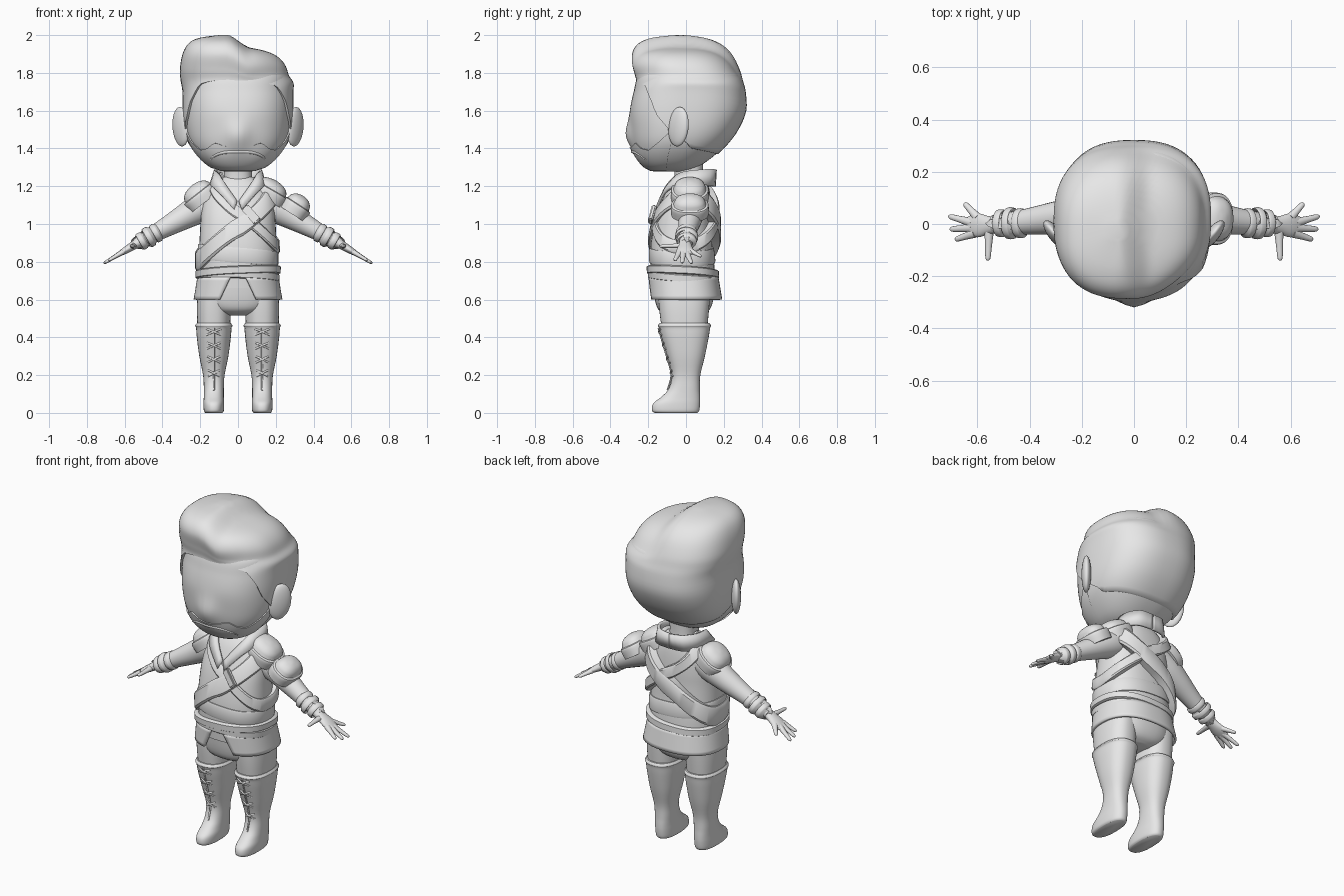
import bpy, bmesh
from math import sin, cos, pi, exp, radians
from mathutils import Vector, Matrix

if "Cube" in bpy.data.objects:
    bpy.data.objects.remove(bpy.data.objects["Cube"])

clay = bpy.data.materials.new("light_grey")
clay.use_nodes = True
clay.diffuse_color = (0.8, 0.8, 0.8, 1)
clay.node_tree.nodes["Principled BSDF"].inputs["Base Color"].default_value = (0.8, 0.8, 0.8, 1)


def finish(name, bm, angle=45, thick=0):
    bmesh.ops.recalc_face_normals(bm, faces=bm.faces)
    mesh = bpy.data.meshes.new(name)
    bm.to_mesh(mesh)
    bm.free()
    mesh.materials.append(clay)
    mesh.shade_smooth()
    mesh.set_sharp_from_angle(angle=radians(angle))
    obj = bpy.data.objects.new(name, mesh)
    bpy.context.collection.objects.link(obj)
    if thick:
        mod = obj.modifiers.new("thickness", 'SOLIDIFY')
        mod.thickness = thick
        mod.offset = 0
    return obj


def skin(name, grid, loop=True, caps=(True, True), matrix=None, **kw):
    """Surface through rows of points."""
    bm = bmesh.new()
    rows = [[bm.verts.new(p) for p in row] for row in grid]
    n = len(rows[0])
    for a, b in zip(rows, rows[1:]):
        for i in range(n if loop else n - 1):
            j = (i + 1) % n
            bm.faces.new((a[i], a[j], b[j], b[i]))
    for cap, row in zip(caps, (rows[0], rows[-1])):
        if cap:
            bm.faces.new(row)
    if matrix:
        bm.transform(matrix)
    return finish(name, bm, **kw)


def at(rows, t):
    """Smooth value of a table at fractional index t."""
    t = min(max(t, 0), len(rows) - 1)
    i = min(int(t), len(rows) - 2)
    f = t - i
    p = [rows[min(max(i + k, 0), len(rows) - 1)] for k in (-1, 0, 1, 2)]
    return [b + f / 2 * (c - a + f * (2*a - 5*b + 4*c - d + f * (3*(b - c) + d - a)))
            for a, b, c, d in zip(*p)]


def index_of(rows, z):
    lo, hi = 0, len(rows) - 1
    for _ in range(24):
        mid = (lo + hi) / 2
        lo, hi = (mid, hi) if at(rows, mid)[0] < z else (lo, mid)
    return lo


def steps(rows, k):
    return [i / k for i in range((len(rows) - 1) * k + 1)]


def ring_point(row, th, off=0, power=2.4):
    """Rows hold z, half width, centre x, front y, back y."""
    z, hx, cx, yf, yb = row
    c, s = cos(th), sin(th)
    e = 2 / power
    x = cx + (hx + off) * abs(c) ** e * (1 if c > 0 else -1)
    y = (yf + yb) / 2 + ((yb - yf) / 2 + off) * abs(s) ** e * (1 if s > 0 else -1)
    return Vector((x, y, z))


def loft(name, rows, k=4, n=40, **kw):
    return skin(name, [[ring_point(at(rows, t), 2*pi*i/n) for i in range(n)]
                       for t in steps(rows, k)], **kw)


def tube(name, pts, k=4, n=14, **kw):
    """Points hold x, y, z, side radius, up radius."""
    grid = []
    for t in steps(pts, k):
        p = at(pts, t)
        d = Vector(at(pts, t + .05)[:3]) - Vector(at(pts, t - .05)[:3])
        q = d.to_track_quat('Z', 'Y')
        grid.append([Vector(p[:3]) + q @ Vector((p[3]*cos(2*pi*i/n), p[4]*sin(2*pi*i/n), 0))
                     for i in range(n)])
    return skin(name, grid, **kw)


def ramp(a, b, x):
    f = min(max((x - a) / (b - a), 0), 1)
    return f * f * (3 - 2 * f)


def lookup(table, s):
    for (a, za), (b, zb) in zip(table, table[1:]):
        if s <= b:
            return za + (zb - za) * max(s - a, 0) / (b - a)
    return table[-1][1]


# Head
LOW = [(1.277, .07, 0, -.17, 0), (1.3, .14, 0, -.215, .06), (1.35, .2, 0, -.255, .135),
       (1.42, .25, 0, -.278, .21), (1.5, .275, 0, -.29, .27), (1.6, .285, 0, -.295, .312)]
FACE = LOW + [(1.7, .282, 0, -.277, .305), (1.8, .26, 0, -.245, .27), (1.86, .15, 0, -.15, .15)]
HAIR = LOW + [(1.7, .287, 0, -.27, .31), (1.76, .293, -.005, -.254, .297), (1.82, .285, -.018, -.265, .28),
              (1.9, .268, -.022, -.28, .24), (1.955, .225, -.035, -.25, .18),
              (1.985, .15, -.055, -.18, .1), (2, .03, -.07, -.06, 0)]


def face_point(th, z, off=0):
    p = ring_point(at(FACE, index_of(FACE, z)), th, off)
    if p.y < 0:
        p.y -= .032 * exp(-(p.x / .06) ** 2 - ((z - 1.47) / .08) ** 2)
    return p


def hair_point(th, t, off):
    p = ring_point(at(HAIR, t), th, off, 2.5)
    w = ramp(1.7, 1.9, p.z)
    if p.y < 0:
        p.y *= 1 - .2 * w * ramp(0, .3, p.x)
    p.z -= .058 * w * ramp(-.06, .07, p.x)
    return p


N = 72
around = [2 * pi * i / N for i in range(N)]
heights = [FACE[0][0] + i / 40 * (FACE[-1][0] - FACE[0][0]) for i in range(41)]
skin("head", [[face_point(th, z) for th in around] for z in heights])

# Swept hair, growing up from the hairline
HAIRLINE = [(-1, 1.37), (-.2, 1.4), (.2, 1.5), (.45, 1.58), (.55, 1.64), (.8, 1.74), (1, 1.765)]
starts = [index_of(HAIR, lookup(HAIRLINE, -sin(th))) for th in around]
last = len(HAIR) - 1
grid = [[hair_point(th, t0, -.01) for th, t0 in zip(around, starts)]]
for j in range(37):
    grid.append([hair_point(th, t0 + (last - t0) * j / 36, .01 * (1 - j / 36))
                 for th, t0 in zip(around, starts)])
skin("hair", grid, caps=(False, True), angle=60)

# Short beard and moustache
BEARD = [(.1, 1.52), (.35, 1.44), (.6, 1.39), (.8, 1.4), (.92, 1.43), (1, 1.405)]
arc = [-pi * (.04 + .92 * i / 48) for i in range(49)]
grid = []
for j in range(14):
    f = min(j, 12) / 12
    grid.append([face_point(th, 1.28 + f * (lookup(BEARD, -sin(th)) - 1.28), .008 if j < 13 else -.006)
                 for th in arc])
skin("beard", grid, loop=False, caps=(False, False))
mustache = []
for i in range(9):
    u = i / 4 - 1
    p = face_point(-pi / 2 + u * .75, 1.385 - .045 * u * u)
    mustache.append((*p, .012, .012 - .006 * abs(u)))
tube("moustache", mustache)

# Ears
for s, side in ((1, "left"), (-1, "right")):
    bm = bmesh.new()
    bmesh.ops.create_uvsphere(bm, u_segments=24, v_segments=16, radius=1, matrix=(
        Matrix.Translation((s * .302, -.04, 1.515)) @ Matrix.Rotation(-s * radians(38), 4, 'Z')
        @ Matrix.Rotation(radians(-8), 4, 'X') @ Matrix.Diagonal((.026, .065, .105, 1))))
    finish(side + "_ear", bm)

# Neck and torso
loft("neck", [(1.15, .085, 0, -.06, .1), (1.25, .075, 0, -.06, .09), (1.34, .08, 0, -.07, .09)])
TORSO = [(.66, .2, 0, -.18, .155), (.78, .205, 0, -.187, .15), (.88, .205, 0, -.187, .14),
         (.98, .2, 0, -.172, .135), (1.06, .195, 0, -.152, .135), (1.14, .18, 0, -.12, .13),
         (1.2, .145, 0, -.09, .12), (1.25, .085, 0, -.05, .1)]
loft("torso", TORSO)

# Collar folding down to a V at the chest
half = [((0, .155, 1.285), (0, .15, 1.2)), ((.075, .14, 1.29), (.09, .135, 1.2)),
        ((.12, .06, 1.285), (.14, .06, 1.2)), ((.1, -.035, 1.265), (.14, -.05, 1.2)),
        ((.06, -.1, 1.2), (.1, -.115, 1.165)), ((.004, -.14, 1.12), (.02, -.158, 1.075))]
for s, side in ((1, "left"), (-1, "right")):
    edges = [[Vector(at([h[k] for h in half], t)) for t in steps(half, 4)] for k in (0, 1)]
    skin(side + "_collar", [[Vector((s * p.x, p.y, p.z)) for p in e] for e in edges],
         loop=False, caps=(False, False), thick=.016)


def band(name, mid, slope, h, out, back=0, tilt=0):
    """Raised strip wrapped round the torso on a sloping plane."""
    grid = []
    for dz, d in ((-1, -.01), (-1, .6), (-.75, 1), (.75, 1), (1, .6), (1, -.01)):
        row = []
        for th in around:
            z = mid + slope * .2 * cos(th) + tilt * sin(th) + dz * h
            o = out * d + (back * max(sin(th), 0) if d > 0 else 0)
            p = ring_point(at(TORSO, index_of(TORSO, z)), th, o)
            row.append(Vector((p.x, p.y, z)))
        grid.append(row)
    grid.append(grid[0])
    return skin(name, grid, caps=(False, False), angle=35)


# Straps, sash and belts
band("wide_strap", .98, .88, .055, .02, .03)
band("thin_strap", 1.06, -.9, .036, .014, .03)
band("sash", .835, -.1, .04, .008)
band("upper_belt", .745, .06, .022, .022, tilt=-.012)
band("lower_belt", .72, -.04, .022, .017, tilt=-.015)
bm = bmesh.new()
bmesh.ops.create_cube(bm, size=1, matrix=Matrix.Translation((.07, -.178, 1.05))
                      @ Matrix.Rotation(radians(-41), 4, 'Y') @ Matrix.Rotation(radians(-12), 4, 'X')
                      @ Matrix.Diagonal((.045, .025, .105, 1)))
bmesh.ops.bevel(bm, geom=bm.edges[:], offset=.006, segments=2, affect='EDGES')
finish("strap_buckle", bm)

# Flared tunic hem, open at the front
hem = []
for j in range(7):
    f = j / 6
    row = (.72 - .12 * f, .208 + .02 * f, 0, -.193 + .006 * f, .165 + .02 * f)
    gap = .13 + .23 * f
    hem.append([ring_point(row, -pi/2 + gap + (2*pi - 2*gap) * i / 60) for i in range(61)])
skin("tunic_hem", hem, loop=False, caps=(False, False), thick=.014)
loft("hips", [(.515, .06, 0, -.08, .08), (.54, .15, 0, -.14, .12), (.6, .2, 0, -.165, .145),
              (.72, .2, 0, -.18, .155)])

# Legs and laced boots
BOOT = [(0, .045, 0, -.165, .06), (.012, .053, 0, -.18, .07), (.05, .055, 0, -.174, .075),
        (.085, .053, 0, -.13, .075), (.13, .053, 0, -.09, .073), (.2, .057, 0, -.075, .076),
        (.3, .077, 0, -.1, .1), (.4, .09, 0, -.13, .12), (.45, .094, 0, -.143, .128),
        (.462, .099, 0, -.148, .132), (.475, .09, 0, -.14, .125)]


def boot_y(z):
    return at(BOOT, index_of(BOOT, z))[3]


for s, side in ((1, "left"), (-1, "right")):
    place = Matrix.Translation((s * .128, 0, 0))
    loft(side + "_thigh", [(.42, .085, 0, -.125, .11), (.55, .09, 0, -.142, .122),
                           (.66, .085, 0, -.15, .13)], matrix=place)
    loft(side + "_boot", BOOT, matrix=place)
    for i in range(4):
        z = .21 + .073 * i
        w = .03 + .003 * i
        for d in (1, -1):
            tube(side + "_lace", [(u * w, boot_y(z + d*u*.016) - .006 + .014 * u * u,
                                   z + d * u * .016, .005, .005) for u in (-1, 0, 1)],
                 n=8, matrix=place)
    tube(side + "_boot_seam", [(0, boot_y(z) - .002, z, .005, .005) for z in (.12, .2, .28, .36, .45)],
         n=8, matrix=place)

# Arms, bracelets and hands
TIPS = {"thumb": (.555, -.03, .56, -.14), "first_finger": (.61, -.035, .685, -.06),
        "middle_finger": (.62, -.015, .705, -.02), "ring_finger": (.62, .005, .71, .03),
        "little_finger": (.6, .025, .65, .08)}


def hand_z(x):
    return .9 - (x - .53) * .6


for s, side in ((1, "left_"), (-1, "right_")):
    flip = Matrix.Diagonal((s, 1, 1, 1))
    tube(side + "arm", [(.1, .03, 1.13, .075, .08), (.2, .03, 1.085, .075, .08),
                        (.28, .025, 1.04, .066, .067), (.36, .015, .995, .056, .055),
                        (.45, .005, .945, .045, .043), (.54, 0, .895, .034, .027)], n=24, matrix=flip)
    for i, r in enumerate((.056, .06, .052)):
        x, z = .435 + .037 * i, .952 - .021 * i
        tube(side + "bracelet", [(x + k * .013, .003, z - k * .0075, r - d, r - d - .006)
                                 for k, d in ((-1, .012), (-.8, 0), (.8, 0), (1, .012))],
             n=24, matrix=flip)
    tube(side + "palm", [(x, -.005, hand_z(x), w, h) for x, w, h in
                         ((.52, .03, .026), (.56, .036, .022), (.6, .046, .018), (.635, .034, .011))],
         n=20, matrix=flip)
    for name, (x, y, tx, ty) in TIPS.items():
        tube(side + name, [(x + (tx - x) * f, y + (ty - y) * f, hand_z(x + (tx - x) * f), r, r * .8)
                           for f, r in ((0, .018), (.5, .013), (.9, .01), (1, .004))], matrix=flip)

# Stepped shoulder plates
PLATE = [(-.05, 1.04), (-.01, 1.06), (.008, 1.02), (.012, .9), (.036, .78), (.055, .5), (.063, .1)]
for name, x, z, tilt, hx in (("left_shoulder_plate", .17, 1.175, 30, .1),
                             ("left_upper_arm_plate", .312, 1.095, 33, .075),
                             ("right_shoulder_plate", -.205, 1.155, -38, .095)):
    loft(name, [(h, hx * f, 0, -.095 * f, .095 * f) for h, f in PLATE], k=3, angle=32,
         matrix=Matrix.Translation((x, .02, z)) @ Matrix.Rotation(radians(tilt), 4, 'Y'))
